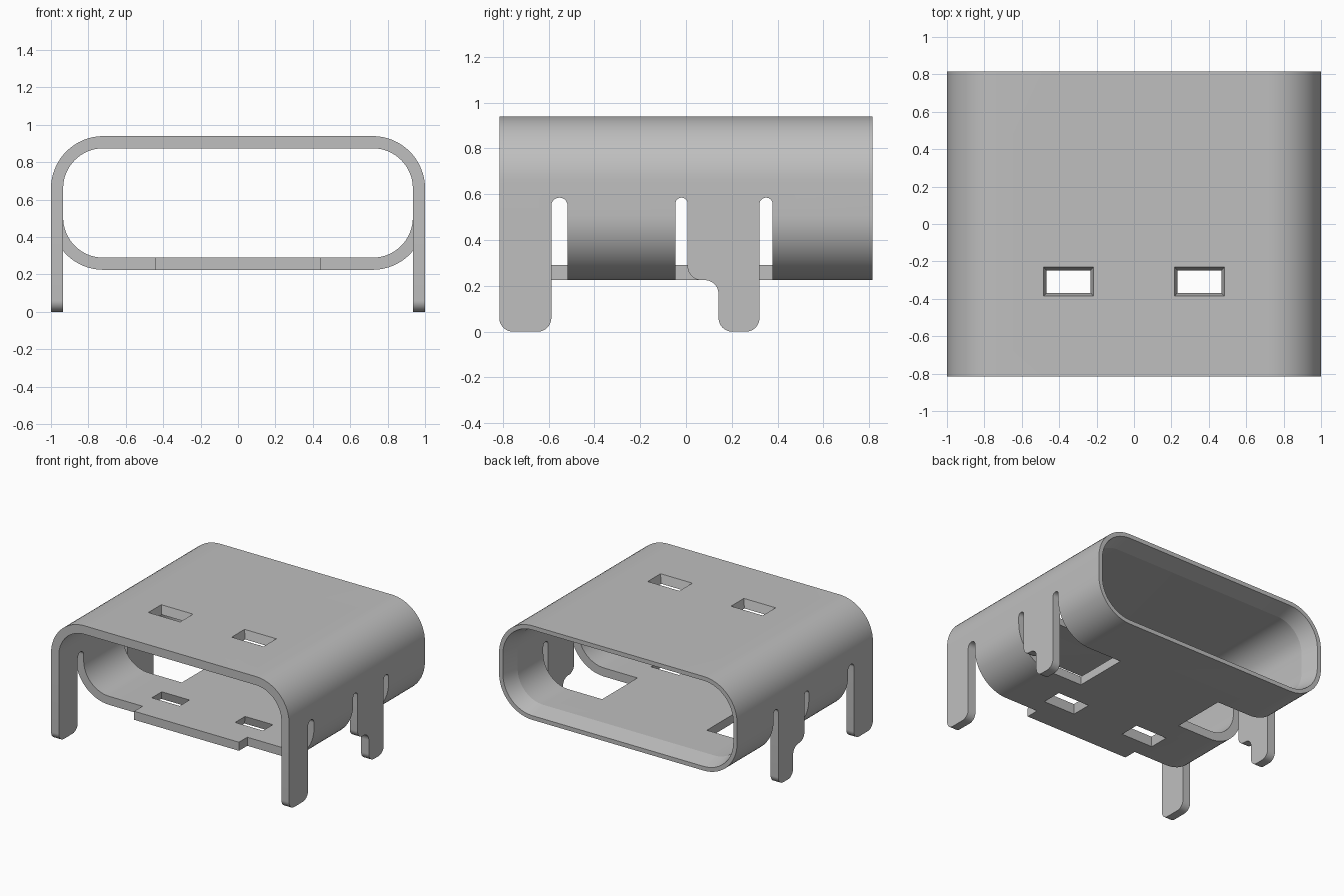
import bpy, bmesh
from math import cos, sin, pi, radians
from mathutils import Vector

if "Cube" in bpy.data.objects:
    bpy.data.objects.remove(bpy.data.objects["Cube"])

metal = bpy.data.materials.new("grey_metal")
GREY = (0.52, 0.52, 0.52, 1)
metal.diffuse_color = GREY
metal.use_nodes = True
metal.node_tree.nodes["Principled BSDF"].inputs["Base Color"].default_value = GREY

# Main dimensions
WALL, HALF_X, HALF_Y = 0.065, 1.0, 0.815
BOTTOM, TOP, RADIUS = 0.225, 0.94, 0.28
JOINT = BOTTOM + RADIUS          # height where the legs leave the wall
SLOT_TOP = 0.585
CUT_X = 0.44                     # inner edge of the floor cut-outs


def make_object(name, bm):
    bmesh.ops.remove_doubles(bm, verts=bm.verts, dist=0.0001)
    bmesh.ops.recalc_face_normals(bm, faces=bm.faces)
    mesh = bpy.data.meshes.new(name)
    bm.to_mesh(mesh)
    bm.free()
    mesh.materials.append(metal)
    obj = bpy.data.objects.new(name, mesh)
    bpy.context.collection.objects.link(obj)
    return obj


def fillet(corners, steps=12):
    """Round right-angled corners given as (u, v, radius)."""
    out = []
    for i, (u, v, r) in enumerate(corners):
        p = Vector((u, v))
        if r == 0:
            out.append(p)
            continue
        a = (Vector(corners[i - 1][:2]) - p).normalized() * r
        b = (Vector(corners[(i + 1) % len(corners)][:2]) - p).normalized() * r
        for k in range(steps + 1):
            t = pi / 2 * k / steps
            out.append(p + a + b - b * cos(t) - a * sin(t))
    return out


def loft(name, rings, closed=False):
    """Join rings of equal length; cap the ends or close into a tube."""
    bm = bmesh.new()
    loops = [[bm.verts.new(p) for p in ring] for ring in rings]
    pairs = list(zip(loops, loops[1:]))
    if closed:
        pairs.append((loops[-1], loops[0]))
    else:
        bm.faces.new(loops[0])
        bm.faces.new(loops[-1])
    for one, two in pairs:
        for i in range(len(one)):
            bm.faces.new((one[i - 1], one[i], two[i], two[i - 1]))
    return make_object(name, bm)


def side_prism(name, corners, x0, x1):
    outline = fillet(corners)
    return loft(name, [[(x, p.x, p.y) for p in outline] for x in (x0, x1)])


def cut(target, cutter):
    cutter.hide_render = True
    mod = target.modifiers.new("cut", "BOOLEAN")
    mod.operation, mod.solver, mod.object = "DIFFERENCE", "EXACT", cutter
    bpy.context.view_layer.objects.active = target
    bpy.ops.object.modifier_apply(modifier=mod.name)
    bpy.data.objects.remove(cutter)


def shell_ring(inset, y):
    x, z0, z1, r = HALF_X - inset, BOTTOM + inset, TOP - inset, RADIUS - inset
    outline = fillet([(-x, z0, r), (x, z0, r), (x, z1, r), (-x, z1, r)], 16)
    return [(p.x, y, p.y) for p in outline]


# Rounded tube with a flared mouth at the back
shell = loft("shell", [
    shell_ring(0, -HALF_Y), shell_ring(0, HALF_Y), shell_ring(0.032, HALF_Y),
    shell_ring(WALL, HALF_Y - 0.13), shell_ring(WALL, -HALF_Y)], closed=True)

# Edges of the slots beside the legs, along y
F0, F1 = -0.588, -0.517
M0, M1, M2, M3 = -0.046, 0.007, 0.321, 0.378
front_r, mid_r, rear_r = (F1 - F0) / 2, (M1 - M0) / 2, (M3 - M2) / 2
LOW = 0.1

front_cut = [(-1, LOW, 0), (F1, LOW, 0), (F1, SLOT_TOP, front_r),
             (F0, SLOT_TOP, front_r), (F0, JOINT, 0), (-1, JOINT, 0)]
middle_cut = [(M0, LOW, 0), (M3, LOW, 0), (M3, SLOT_TOP, rear_r),
              (M2, SLOT_TOP, rear_r), (M2, JOINT, 0), (M1, JOINT, 0),
              (M1, SLOT_TOP, mid_r), (M0, SLOT_TOP, mid_r)]

# Leg outlines: a straight front leg and a stepped middle leg
FOOT = 0.06
front_leg = [(-HALF_Y, 0, FOOT), (F0, 0, FOOT), (F0, JOINT, 0), (-HALF_Y, JOINT, 0)]
middle_leg = [(0.142, 0, FOOT), (M2, 0, FOOT), (M2, JOINT, 0), (M1, JOINT, 0),
              (M1, BOTTOM, FOOT), (0.142, BOTTOM, FOOT)]

parts = [shell]
for side, label in ((1, "left"), (-1, "right")):
    for outline in (front_cut, middle_cut):
        cut(shell, side_prism("cutter", outline, side * CUT_X, side * 1.1))
    for name, outline in (("front_leg", front_leg), ("middle_leg", middle_leg)):
        parts.append(side_prism(f"{name}_{label}", outline,
                                side * (HALF_X - WALL), side * HALF_X))

# Front tab of the floor
cut(shell, side_prism("cutter", [(-1, LOW, 0), (-0.617, LOW, 0),
                                 (-0.617, JOINT, 0), (-1, JOINT, 0)], -0.6, 0.6))

# Tapered windows in the roof and floor, wider on the outside
for x in (-0.35, 0.35):
    for z_in, z_out in ((TOP - WALL - 0.01, TOP + 0.01), (BOTTOM + WALL + 0.01, BOTTOM - 0.01)):
        rings = []
        for z, hx, hy in ((z_in, 0.114, 0.057), (z_out, 0.136, 0.08)):
            rings.append([(x + sx * hx, -0.308 + sy * hy, z)
                          for sx, sy in ((-1, -1), (1, -1), (1, 1), (-1, 1))])
        cut(shell, loft("cutter", rings))

# Smooth the bends, keep the cut edges sharp
bpy.ops.object.select_all(action="DESELECT")
for part in parts:
    part.select_set(True)
bpy.context.view_layer.objects.active = shell
bpy.ops.object.shade_smooth_by_angle(angle=radians(12))
